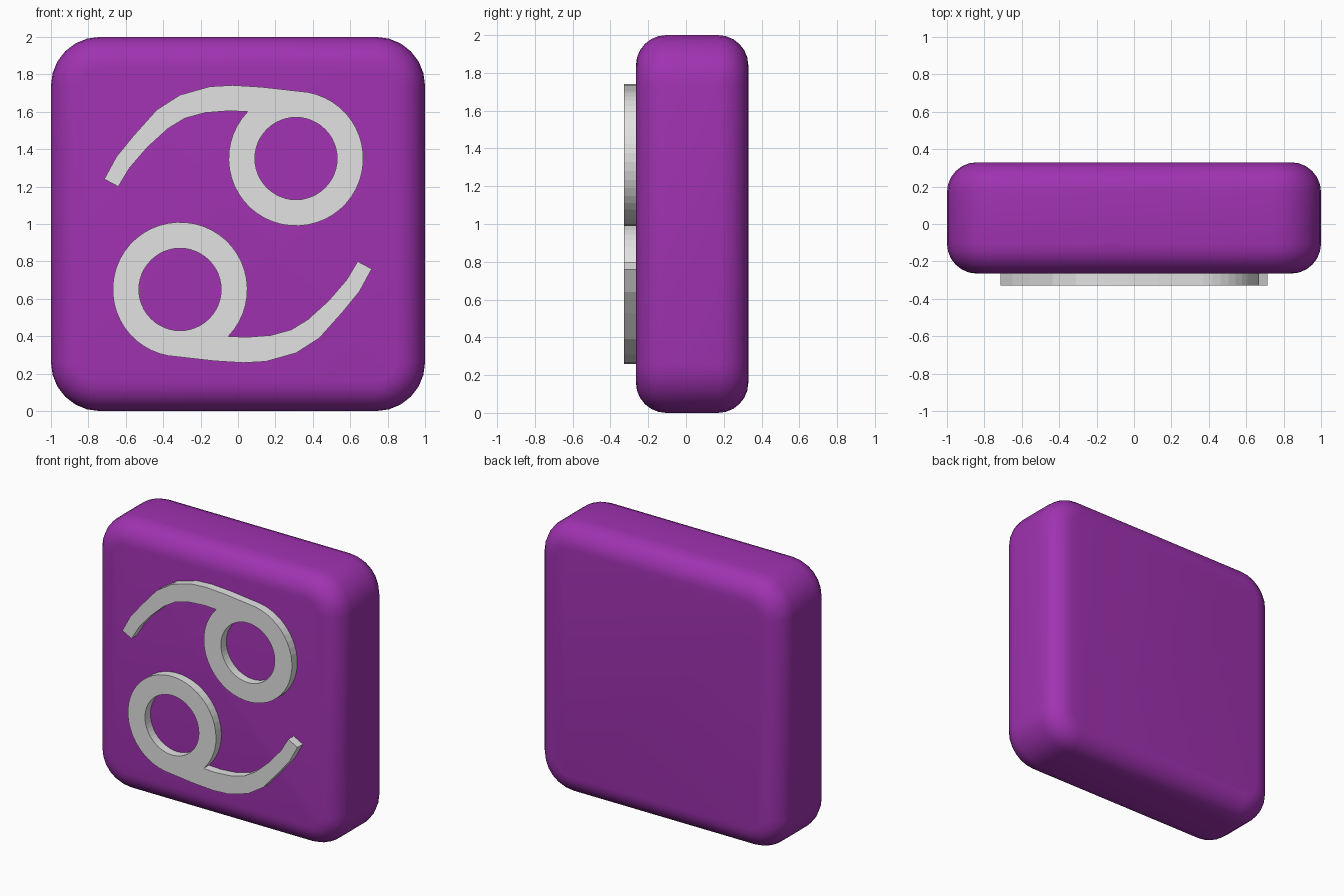
import bpy, bmesh, math

if "Cube" in bpy.data.objects:
    bpy.data.objects.remove(bpy.data.objects["Cube"])


def srgb(r, g, b):
    def f(c):
        c /= 255
        return c / 12.92 if c <= 0.04045 else ((c + 0.055) / 1.055) ** 2.4
    return (f(r), f(g), f(b), 1)


def material(name, col):
    m = bpy.data.materials.new(name)
    m.diffuse_color = col
    m.use_nodes = True
    m.node_tree.nodes["Principled BSDF"].inputs["Base Color"].default_value = m.diffuse_color
    return m


purple = material("purple", srgb(160, 50, 177))
grey = material("light grey", srgb(226, 226, 226))

# Tile: rounded-square rings lofted from front to back with rounded rims
FRONT, BACK = -0.265, 0.33
CORNER, RIM = 0.26, 0.16
CSEG, RSEG = 6, 6


def ring(bm, inset, y):
    verts = []
    r, c = CORNER - inset, 1 - CORNER
    for q, (sx, sz) in enumerate([(1, 1), (-1, 1), (-1, -1), (1, -1)]):
        for i in range(CSEG + 1):
            a = math.pi / 2 * (q + i / CSEG)
            verts.append(bm.verts.new((sx * c + r * math.cos(a), y,
                                       1 + sz * c + r * math.sin(a))))
    return verts


profile = []
for i in range(RSEG + 1):
    a = math.pi / 2 * i / RSEG
    profile.append((RIM * (1 - math.sin(a)), RIM * (1 - math.cos(a))))
layers = [(ins, FRONT + d) for ins, d in profile]
layers += [(ins, BACK - d) for ins, d in reversed(profile)]

bm = bmesh.new()
rings = [ring(bm, *l) for l in layers]
for a, b in zip(rings, rings[1:]):
    n = len(a)
    for i in range(n):
        bm.faces.new((a[i], a[(i + 1) % n], b[(i + 1) % n], b[i]))
bm.faces.new(rings[0])
bm.faces.new(rings[-1])
bmesh.ops.recalc_face_normals(bm, faces=bm.faces)
for f in bm.faces:
    f.smooth = True
me = bpy.data.meshes.new("tile")
bm.to_mesh(me)
bm.free()
me.materials.append(purple)
bpy.context.collection.objects.link(bpy.data.objects.new("tile", me))

# Raised symbol: ring with a curved tail, used twice with a half turn
CX, CZ, R_OUT, R_IN, SEG = 0.31, 1.35, 0.36, 0.22, 48
tail_inner = [(-0.045, 1.605), (-0.175, 1.595), (-0.285, 1.565), (-0.375, 1.51),
              (-0.485, 1.41), (-0.58, 1.30), (-0.64, 1.20)]
tail_outer = [(-0.715, 1.24), (-0.65, 1.36), (-0.56, 1.47), (-0.435, 1.61),
              (-0.31, 1.69), (-0.15, 1.735), (-0.03, 1.742), (0.13, 1.732)]


def arc(radius, start, end, n):
    return [(CX + radius * math.cos(math.radians(start + (end - start) * i / n)),
             CZ + radius * math.sin(math.radians(start + (end - start) * i / n)))
            for i in range(n + 1)]


outline = arc(R_OUT, 80, -224, 40) + tail_inner + tail_outer
hole = arc(R_IN, 0, 360, SEG)[:-1]


def symbol(name, turned):
    cu = bpy.data.curves.new(name, 'CURVE')
    cu.dimensions = '2D'
    cu.fill_mode = 'BOTH'
    cu.extrude = 0.035
    for pts in (outline, hole):
        sp = cu.splines.new('POLY')
        sp.points.add(len(pts) - 1)
        for p, (x, z) in zip(sp.points, pts):
            if turned:
                x, z = -x, 2 - z
            p.co = (x, z, 0, 1)
        sp.use_cyclic_u = True
    cu.materials.append(grey)
    ob = bpy.data.objects.new(name, cu)
    ob.rotation_euler = (math.pi / 2, 0, 0)
    ob.location = (0, -0.293, 0)
    bpy.context.collection.objects.link(ob)
    bpy.ops.object.select_all(action='DESELECT')
    ob.select_set(True)
    bpy.context.view_layer.objects.active = ob
    bpy.ops.object.convert(target='MESH')
    ob = bpy.context.view_layer.objects.active
    b = bmesh.new()
    b.from_mesh(ob.data)
    bmesh.ops.remove_doubles(b, verts=b.verts, dist=0.0005)
    bmesh.ops.recalc_face_normals(b, faces=b.faces)
    for f in b.faces:
        f.smooth = False
    b.to_mesh(ob.data)
    b.free()


symbol("upper_symbol", False)
symbol("lower_symbol", True)
